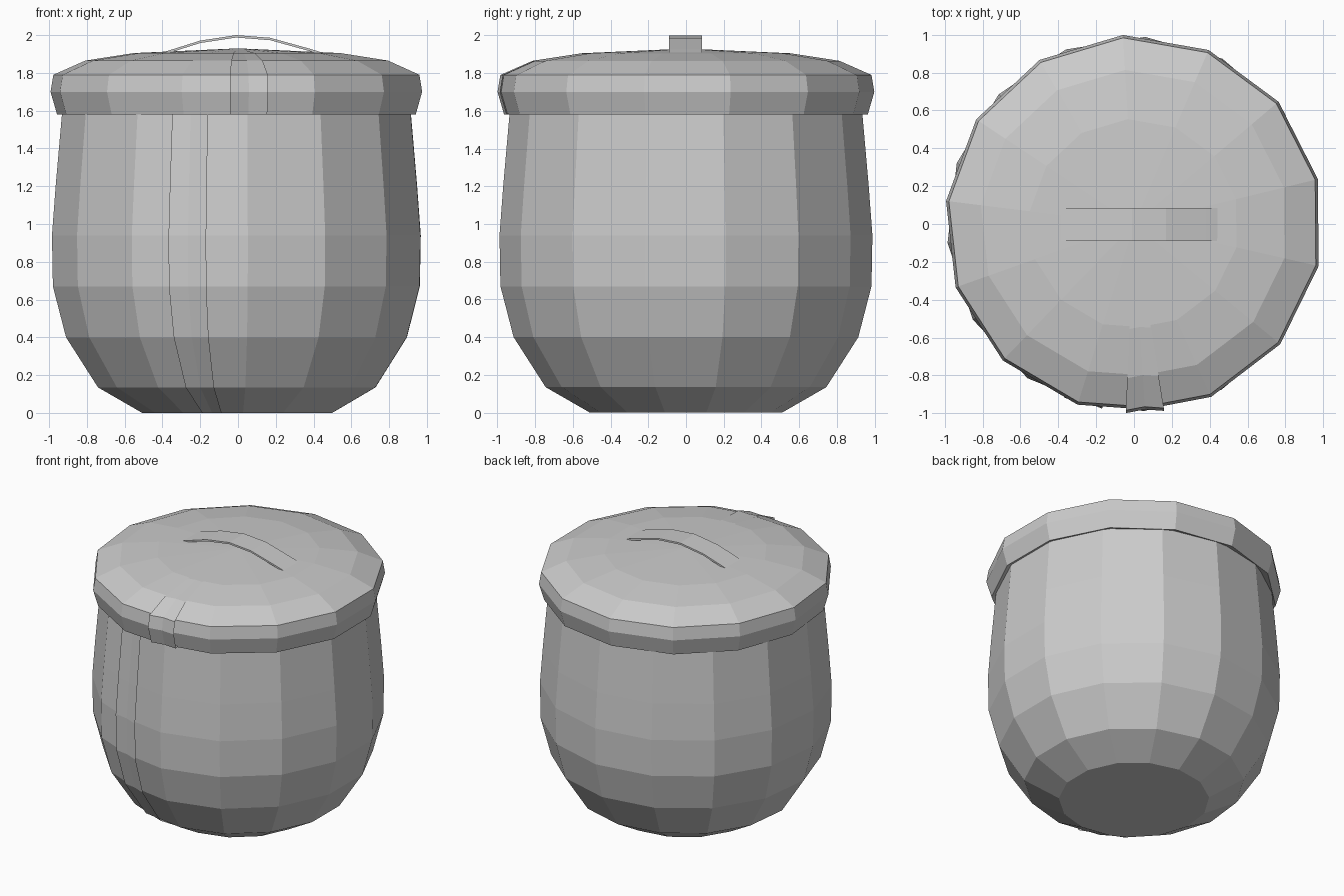
import bpy, bmesh
from math import radians, cos, sin

if "Cube" in bpy.data.objects:
    bpy.data.objects.remove(bpy.data.objects["Cube"])


def add_object(name, bm):
    bmesh.ops.remove_doubles(bm, verts=bm.verts, dist=0.0005)
    mesh = bpy.data.meshes.new(name)
    bm.to_mesh(mesh)
    bm.free()
    ob = bpy.data.objects.new(name, mesh)
    bpy.context.collection.objects.link(ob)
    return ob


def lathe(name, profile, start, step, segments, cap_bottom=False):
    """Sweep a bottom-to-top (radius, z) profile; the last panel laps over the first."""
    bm = bmesh.new()
    cols = []
    for i in range(segments + 1):
        a = radians(start + step * i)
        cols.append([bm.verts.new((r * cos(a), r * sin(a), z)) for r, z in profile])
    for a, b in zip(cols, cols[1:]):
        for j in range(len(profile) - 1):
            bm.faces.new((a[j], b[j], b[j + 1], a[j + 1]))
    if cap_bottom:
        bm.faces.new([c[0] for c in reversed(cols[:segments])])
    return add_object(name, bm)


# Round-bellied pot with a flat base
lathe("pot_body",
      [(0.51, 0.0), (0.745, 0.135), (0.915, 0.40), (0.985, 0.67), (0.99, 0.94),
       (0.97, 1.205), (0.937, 1.58), (0.935, 1.62)],
      start=-111.8, step=24.8, segments=15, cap_bottom=True)

# Shallow domed lid with a deep rim
lathe("lid",
      [(0.91, 1.60), (0.965, 1.58), (1.0, 1.70), (0.985, 1.79), (0.815, 1.865),
       (0.555, 1.905), (0.0, 1.93)],
      start=267.5, step=26.55, segments=14)

# Arched strap handle
bm = bmesh.new()
path = [(-0.40, 1.905), (-0.20, 1.968), (-0.01, 1.997), (0.17, 1.983),
        (0.38, 1.925), (0.455, 1.902)]
thick = 0.013
rings = [[bm.verts.new(p) for p in ((x, -0.09, z - thick), (x, 0.085, z - thick),
                                    (x, 0.085, z), (x, -0.09, z))] for x, z in path]
for a, b in zip(rings, rings[1:]):
    for j in range(4):
        k = (j + 1) % 4
        bm.faces.new((a[j], a[k], b[k], b[j]))
bm.faces.new(rings[0])
bm.faces.new(rings[-1])
bmesh.ops.recalc_face_normals(bm, faces=bm.faces)
for v in bm.verts:
    v.co.z = min(v.co.z + 0.003, 2.0)
add_object("lid_handle", bm)
